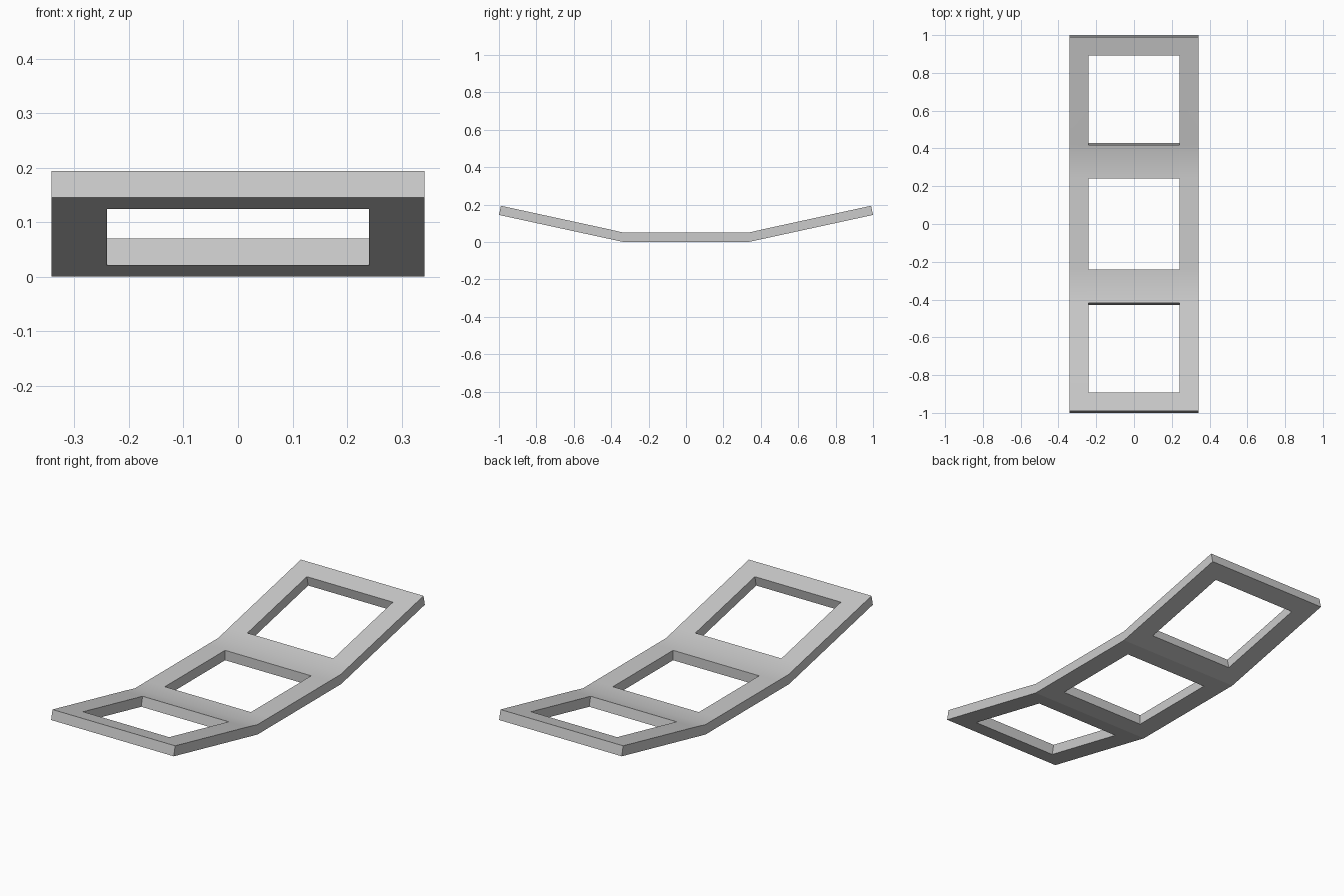
import bpy, bmesh, math

cube = bpy.data.objects.get("Cube")
if cube:
    bpy.data.objects.remove(cube, do_unlink=True)

THICK = 0.05
BEND = 0.333                     # where the flat middle meets the raised ends
SLOPE = 0.145 / (1 - BEND)
TILT = math.atan(SLOPE)

grey = bpy.data.materials.new("light grey")
grey.use_nodes = True
grey.diffuse_color = (0.6, 0.6, 0.6, 1)
grey.node_tree.nodes["Principled BSDF"].inputs["Base Color"].default_value = (0.6, 0.6, 0.6, 1)


def section(y):
    """Underside and top points of the bent slab at distance y along it."""
    side = math.copysign(1, y)
    rise = max(0, abs(y) - BEND) * SLOPE
    if abs(y) <= BEND:
        return (y, 0), (y, THICK)
    return (y, rise), (y - side * THICK * math.sin(TILT), rise + THICK * math.cos(TILT))


# Cross-sections at the window edges, bends and ends
half = [0.24, BEND, 0.428, 0.902, 1.0]
stations = [-y for y in reversed(half)] + half
columns = [-0.342, -0.24, 0.24, 0.342]
windows = {1, 4, 7}              # rows of cells left open in the middle column

bm = bmesh.new()
low, high = [], []
for y in stations:
    for layer, (py, pz) in zip((low, high), section(y)):
        layer.append([bm.verts.new((x, py, pz)) for x in columns])

# Top and underside sheets, then walls along every open border
top_of = {}
for row_low, row_high in zip(low, high):
    top_of.update(zip(row_low, row_high))
for r in range(len(stations) - 1):
    for c in range(len(columns) - 1):
        if c == 1 and r in windows:
            continue
        cell = [low[r][c], low[r][c + 1], low[r + 1][c + 1], low[r + 1][c]]
        bm.faces.new(cell)
        bm.faces.new([top_of[v] for v in cell])
border = [e for e in bm.edges if e.is_boundary and e.verts[0] in top_of]
for e in border:
    a, b = e.verts
    bm.faces.new((a, b, top_of[b], top_of[a]))
bmesh.ops.recalc_face_normals(bm, faces=bm.faces)

mesh = bpy.data.meshes.new("bent_frame")
bm.to_mesh(mesh)
bm.free()
mesh.materials.append(grey)
frame = bpy.data.objects.new("bent_frame", mesh)
bpy.context.scene.collection.objects.link(frame)
bpy.context.view_layer.objects.active = frame
frame.select_set(True)
bpy.ops.object.shade_smooth_by_angle(angle=math.radians(30))

# Crisp creases under the bends
for edge in mesh.edges:
    ends = [mesh.vertices[i].co for i in edge.vertices]
    if all(abs(abs(p.y) - BEND) < 0.001 and p.z < 0.001 for p in ends):
        edge.use_edge_sharp = True
